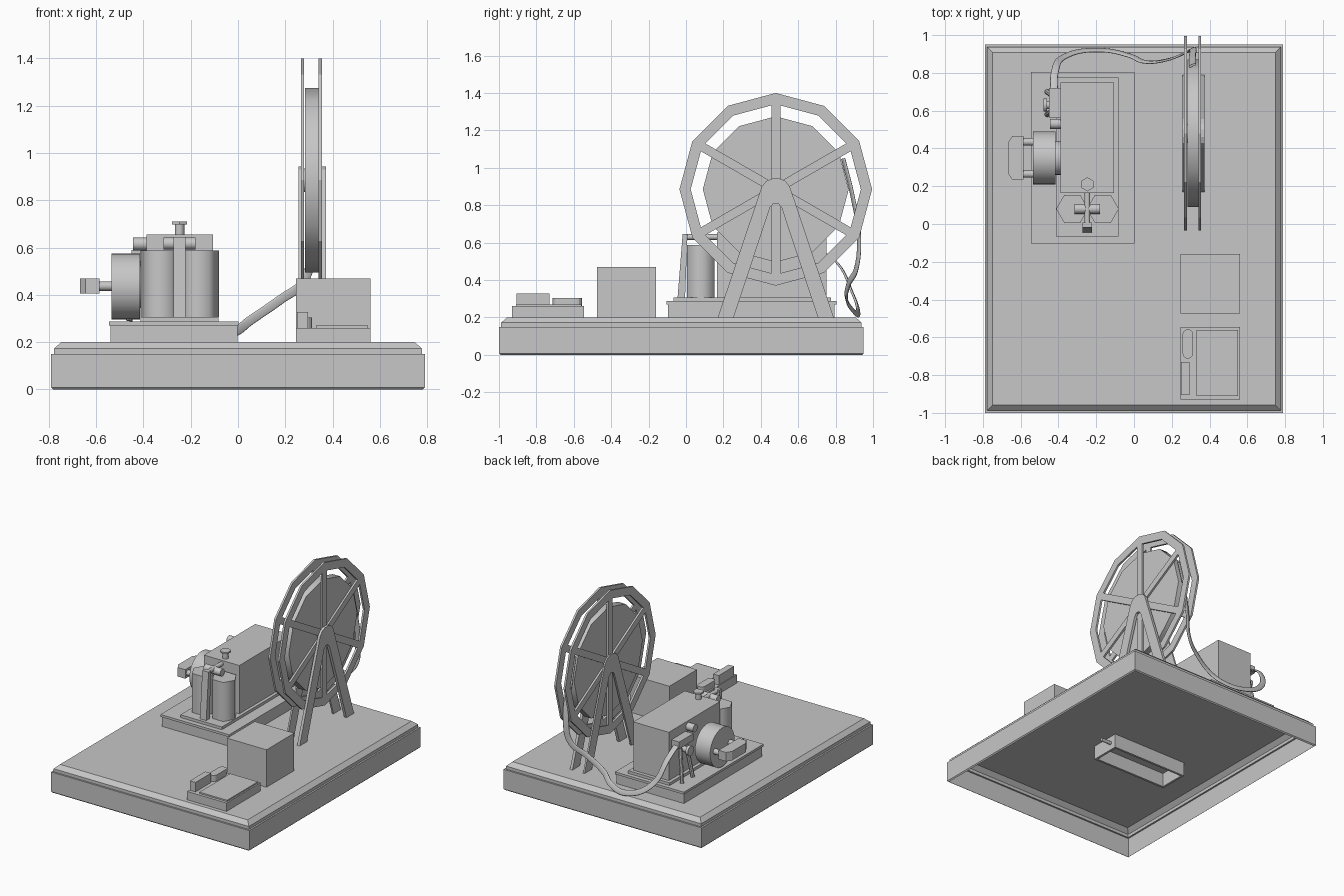
import bpy, bmesh
from math import radians, sin, cos, pi
from mathutils import Matrix, Vector

if "Cube" in bpy.data.objects:
    bpy.data.objects.remove(bpy.data.objects["Cube"], do_unlink=True)

grey = bpy.data.materials.new("plain grey")
grey.use_nodes = True
grey.diffuse_color = (0.57, 0.57, 0.57, 1)
grey.node_tree.nodes["Principled BSDF"].inputs["Base Color"].default_value = (0.57, 0.57, 0.57, 1)


def finish(name, bm, smooth=0):
    bmesh.ops.recalc_face_normals(bm, faces=bm.faces)
    me = bpy.data.meshes.new(name)
    bm.to_mesh(me)
    bm.free()
    ob = bpy.data.objects.new(name, me)
    bpy.context.collection.objects.link(ob)
    me.materials.append(grey)
    if smooth:
        bpy.ops.object.select_all(action='DESELECT')
        ob.select_set(True)
        bpy.context.view_layer.objects.active = ob
        bpy.ops.object.shade_smooth_by_angle(angle=radians(smooth))
    return ob


def box(name, x, y, z):
    bm = bmesh.new()
    size = Matrix.Diagonal((x[1] - x[0], y[1] - y[0], z[1] - z[0], 1))
    mid = Matrix.Translation((sum(x) / 2, sum(y) / 2, sum(z) / 2))
    bmesh.ops.create_cube(bm, size=1, matrix=mid @ size)
    return finish(name, bm)


def rod(name, a, b, r, sides=24, turn=0, smooth=40):
    """Cylinder between two points."""
    a, b = Vector(a), Vector(b)
    d = b - a
    m = Matrix.Translation((a + b) / 2) @ d.to_track_quat('Z', 'Y').to_matrix().to_4x4()
    bm = bmesh.new()
    bmesh.ops.create_cone(bm, cap_ends=True, segments=sides, radius1=r, radius2=r,
                          depth=d.length, matrix=m @ Matrix.Rotation(turn, 4, 'Z'))
    return finish(name, bm, smooth)


def prism(name, outline, axis, lo, hi, smooth=0):
    """Extrude a flat outline along x or z."""
    place = (lambda p, h: (h, *p)) if axis == 'x' else (lambda p, h: (*p, h))
    bm = bmesh.new()
    face = bm.faces.new([bm.verts.new(place(p, lo)) for p in outline])
    ext = bmesh.ops.extrude_face_region(bm, geom=[face])
    verts = [v for v in ext["geom"] if isinstance(v, bmesh.types.BMVert)]
    bmesh.ops.translate(bm, vec=Vector(place((0, 0), hi - lo)), verts=verts)
    return finish(name, bm, smooth)


# Platform: open-bottomed shell with a stepped, bevelled top
bm = bmesh.new()
rings = []
for inset, z in [(.008, 0), (0, .008), (0, .15), (.012, .15), (.012, .172), (.042, .2)]:
    x, y0, y1 = .79 - inset, -1 + inset, .95 - inset
    rings.append([bm.verts.new(p) for p in ((-x, y0, z), (x, y0, z), (x, y1, z), (-x, y1, z))])
for low, high in zip(rings, rings[1:]):
    for i in range(4):
        j = (i + 1) % 4
        bm.faces.new((low[i], low[j], high[j], high[i]))
bm.faces.new(rings[-1])
finish("platform", bm)

# Open tray and control rod under the platform
for y in (-.26, -.06):
    box("under_tray_side", (-.48, .12), (y - .008, y + .008), (.1, .2))
for x in (-.472, .112):
    box("under_tray_end", (x - .008, x + .008), (-.26, -.06), (.1, .2))
rod("under_rod", (-.51, -.1, .15), (.2, -.1, .15), .012, 12)

# Reel: drum, two spoked rims and an axle
CY, CZ = .48, .885


def polar(r, a):
    return CY + r * cos(a), CZ + r * sin(a)


prism("reel_drum", [polar(.39, i * pi / 6) for i in range(12)], 'x', .283, .342, 40)
for x0, x1 in ((.266, .28), (.341, .355)):
    bm = bmesh.new()
    loops = [[bm.verts.new((x, *polar(r, i * pi / 6))) for i in range(12)]
             for x, r in ((x0, .515), (x1, .515), (x1, .455), (x0, .455))]
    for k in range(4):
        p, q = loops[k], loops[(k + 1) % 4]
        for i in range(12):
            j = (i + 1) % 12
            bm.faces.new((p[i], p[j], q[j], q[i]))
    finish("reel_rim", bm)
    for k in range(6):
        a = pi / 6 + k * pi / 3
        off = Vector((-sin(a), cos(a))) * .024
        ends = [Vector(polar(r, a)) for r in (.04, .48)]
        prism("reel_spoke", [ends[0] - off, ends[1] - off, ends[1] + off, ends[0] + off], 'x', x0, x1)
rod("reel_axle", (.262, CY, CZ), (.37, CY, CZ), .05, 12)

# A-shaped stands on both sides of the reel
half = [(.31, .2), (.075, .9), (.05, .93), (.02, .942)]
inner = [(.225, .2), (.03, .79), (.012, .81)]
outline = ([(CY + y, z) for y, z in half] + [(CY - y, z) for y, z in reversed(half)]
           + [(CY - y, z) for y, z in inner] + [(CY + y, z) for y, z in reversed(inner)])
for x0, x1 in ((.256, .268), (.352, .372)):
    prism("reel_stand", outline, 'x', x0, x1)

# Supply box and control panel
box("supply_box", (.245, .56), (-.475, -.16), (.2, .47))
box("panel_base", (.245, .56), (-.93, -.545), (.2, .26))
box("panel_plate", (.33, .55), (-.91, -.56), (.26, .27))
box("panel_switch", (.25, .295), (-.905, -.73), (.26, .328))
pill = [(.285 + .028 * cos(a), (-.585 if i < 7 else -.685) + .028 * sin(a))
        for i in range(14) for a in [(i if i < 7 else i - 1) * pi / 6]]
prism("panel_button", pill, 'z', .26, .305)

# Machine plinth
box("plinth", (-.54, -.002), (-.095, .795), (.2, .27))
box("plinth_cap", (-.546, .002), (-.103, .805), (.27, .287))
box("plinth_step", (-.412, -.082), (-.067, .775), (.287, .307))

# Machine body, front tanks and pillar
box("machine_body", (-.388, -.105), (.165, .75), (.307, .655))
for x in (-.327, -.165):
    rod("tank", (x, .08, .307), (x, .08, .588), .085, 6, pi / 2, 65)
prism("front_pillar", [(-.045, .307), (-.005, .307), (.008, .645), (-.018, .645)], 'x', -.272, -.222)
rod("front_pipe", (-.315, .08, .617), (-.18, .08, .617), .026)
rod("top_pipe", (-.247, -.01, .63), (-.247, .21, .63), .015)
rod("valve_stem", (-.247, .21, .65), (-.247, .21, .7), .02, 12)
rod("valve_cap", (-.247, .21, .698), (-.247, .21, .71), .037, 6, 0, 0)

# Side motor with its handle
rod("motor_neck", (-.42, .35, .435), (-.38, .35, .435), .09)
rod("motor_drum", (-.535, .35, .435), (-.415, .35, .435), .14, 32)
for y in (.265, .435):
    rod("handle_stub", (-.6, y, .437), (-.53, y, .437), .02, 12)
grip = [(-.585, .235), (-.585, .465), (-.645, .465), (-.668, .43), (-.668, .27), (-.645, .235)]
prism("motor_handle", grip, 'z', .405, .47)

# Outlet fittings behind the motor
rod("outlet_pipe", (-.445, .53, .615), (-.385, .53, .615), .027)
box("outlet_block", (-.45, -.385), (.56, .72), (.54, .59))
for y in (.58, .7):
    rod("outlet_leg", (-.46, y, .29), (-.42, y * .5 + .32, .56), .014, 8)
rod("outlet_wheel", (-.48, .63, .5), (-.46, .63, .5), .035, 16)
rod("outlet_shaft", (-.47, .63, .5), (-.385, .63, .5), .02, 12)

# Flat hose from the machine to the reel: a thin strip swept along a smooth path
path = [(-.42, .66, .58), (-.42, .8, .5), (-.36, .89, .33), (-.17, .92, .225), (-.02, .89, .24),
        (.05, .86, .29), (.18, .87, .38), (.28, .91, .46), (.31, .925, .62), (.31, .89, .85),
        (.31, .84, 1.05)]
curve = bpy.data.curves.new("hose", 'CURVE')
curve.dimensions = '3D'
curve.twist_mode = 'MINIMUM'
curve.extrude = .014
curve.bevel_depth = .006
curve.bevel_resolution = 1
curve.use_fill_caps = True
spline = curve.splines.new('BEZIER')
spline.bezier_points.add(len(path) - 1)
for bp, co in zip(spline.bezier_points, path):
    bp.co = co
    bp.handle_left_type = bp.handle_right_type = 'AUTO'
    bp.tilt = pi / 2
curve.materials.append(grey)
bpy.context.collection.objects.link(bpy.data.objects.new("hose", curve))
